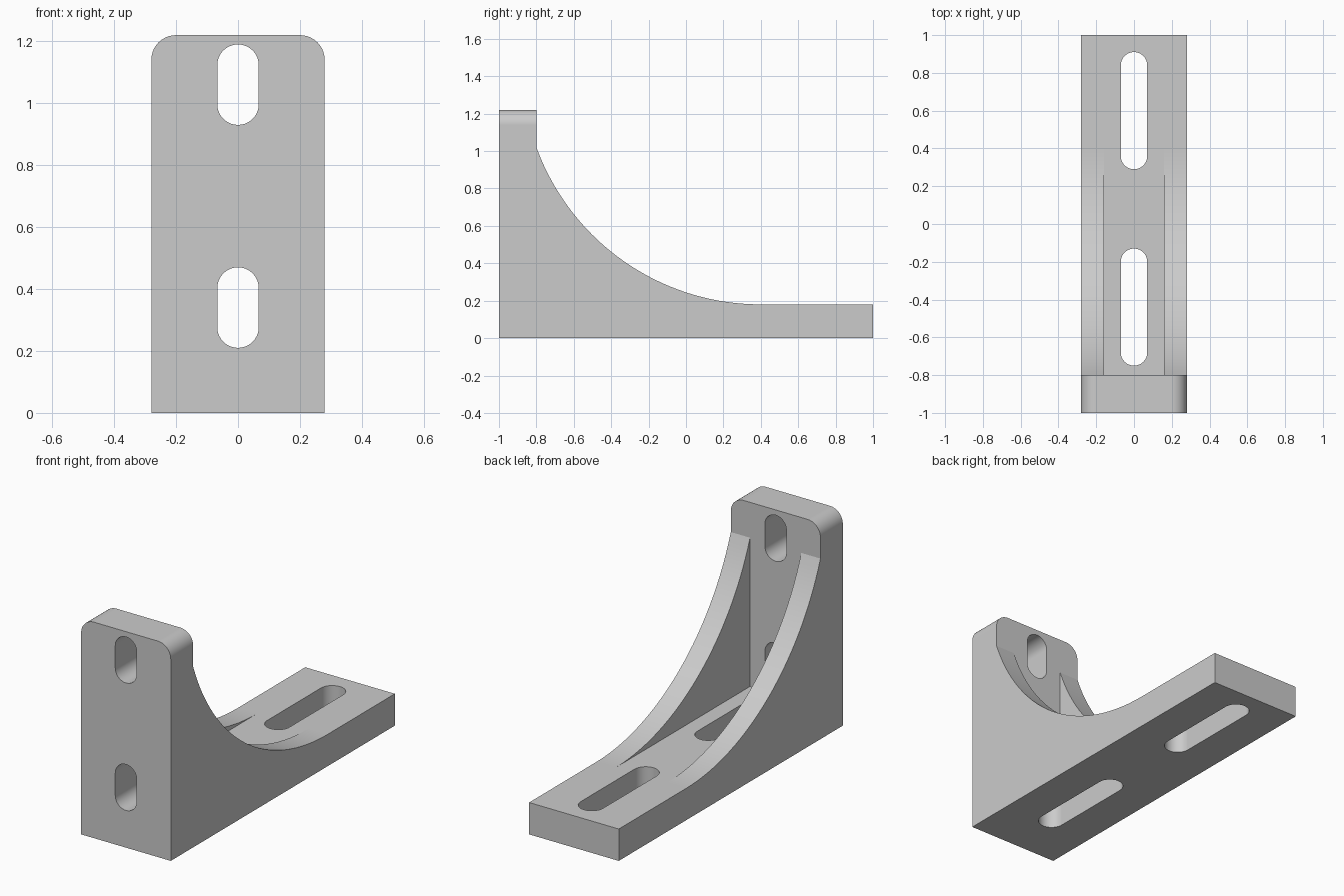
import bpy, bmesh, math

cube = bpy.data.objects.get("Cube")
if cube:
    bpy.data.objects.remove(cube, do_unlink=True)

HALF_W, RIB_IN = 0.28, 0.16        # outer half width, inner face of the ribs
BASE_T, WALL_Y, TOP = 0.18, -0.8, 1.22
ARC_Y, ARC_R, ARC_TOP = 0.4, 1.277, 1.02

grey = bpy.data.materials.new("plain grey")
grey.use_nodes = True
grey.diffuse_color = (0.6, 0.6, 0.6, 1)
grey.node_tree.nodes["Principled BSDF"].inputs["Base Color"].default_value = (0.6, 0.6, 0.6, 1)


def make_object(name, bm):
    bmesh.ops.recalc_face_normals(bm, faces=bm.faces)
    mesh = bpy.data.meshes.new(name)
    bm.to_mesh(mesh)
    bm.free()
    mesh.materials.append(grey)
    obj = bpy.data.objects.new(name, mesh)
    bpy.context.collection.objects.link(obj)
    return obj


def face(bm, points):
    return bm.faces.new([bm.verts.new(p) for p in points])


def strip(bm, outline, x0, x1):
    """Walls of a (y, z) outline swept between two x stations."""
    for a, b in zip(outline, outline[1:] + outline[:1]):
        face(bm, [(x0, *a), (x1, *a), (x1, *b), (x0, *b)])


# Side outlines: curved rib, and the plain L between the ribs
sweep = math.acos((ARC_R + BASE_T - ARC_TOP) / ARC_R)
steps = 28
arc = [(ARC_Y - ARC_R * math.sin(sweep * i / steps),
        BASE_T + ARC_R * (1 - math.cos(sweep * i / steps))) for i in range(steps)]
arc.append((WALL_Y, ARC_TOP))
back = [(1, 0), (1, BASE_T)]
front = [(WALL_Y, TOP), (-1, TOP), (-1, 0)]
corner = (WALL_Y, BASE_T)
rib_outline = back + arc + front
core_outline = back + [arc[0], corner, arc[-1]] + front

# Bracket body: two ribs with an open channel between them
bm = bmesh.new()
strip(bm, core_outline, -RIB_IN, RIB_IN)
for s in (-1, 1):
    strip(bm, rib_outline, s * RIB_IN, s * HALF_W)
    face(bm, [(s * HALF_W, *p) for p in rib_outline])
    face(bm, [(s * RIB_IN, *p) for p in arc + [corner]])
bmesh.ops.remove_doubles(bm, verts=bm.verts, dist=1e-5)
bmesh.ops.recalc_face_normals(bm, faces=bm.faces)
bmesh.ops.dissolve_limit(bm, angle_limit=math.radians(0.4), verts=bm.verts, edges=bm.edges)

# Rounded upper corners of the upright plate
corners = [e for e in bm.edges
           if all(abs(v.co.z - TOP) < 1e-4 and abs(abs(v.co.x) - HALF_W) < 1e-4 for v in e.verts)
           and abs(e.verts[0].co.x - e.verts[1].co.x) < 1e-4]
bmesh.ops.bevel(bm, geom=corners, offset=0.08, segments=10, profile=0.5, affect='EDGES')
bracket = make_object("bracket", bm)


def cut_slot(name, lo, hi, r, upright):
    """Round-ended slot through the upright plate or the base."""
    bm = bmesh.new()
    n = 20
    ring = []
    for end, start in ((hi - r, 0), (lo + r, math.pi)):
        for i in range(n + 1):
            a = start + math.pi * i / n
            ring.append((r * math.cos(a), end + r * math.sin(a)))
    d0, d1 = (-1.1, WALL_Y + 0.05) if upright else (-0.1, BASE_T + 0.05)

    def place(p, d):
        return (p[0], d, p[1]) if upright else (p[0], p[1], d)

    face(bm, [place(p, d0) for p in ring])
    face(bm, [place(p, d1) for p in ring])
    for a, b in zip(ring, ring[1:] + ring[:1]):
        face(bm, [place(a, d0), place(b, d0), place(b, d1), place(a, d1)])
    bmesh.ops.remove_doubles(bm, verts=bm.verts, dist=1e-5)
    cutter = make_object(name, bm)
    cutter.hide_render = True
    mod = bracket.modifiers.new(name, 'BOOLEAN')
    mod.operation, mod.solver, mod.object = 'DIFFERENCE', 'EXACT', cutter
    bpy.ops.object.modifier_apply(modifier=mod.name)
    bpy.data.objects.remove(cutter, do_unlink=True)


bpy.ops.object.select_all(action='DESELECT')
bracket.select_set(True)
bpy.context.view_layer.objects.active = bracket

# Mounting slots
cut_slot("upper_plate_slot", 0.93, 1.19, 0.067, True)
cut_slot("lower_plate_slot", 0.21, 0.47, 0.067, True)
cut_slot("rear_base_slot", 0.29, 0.91, 0.07, False)
cut_slot("front_base_slot", -0.75, -0.13, 0.07, False)

# Smooth curves, crisp edges, flat faces kept flat
bpy.ops.object.shade_smooth_by_angle(angle=math.radians(15))
weighted = bracket.modifiers.new("flat_faces", 'WEIGHTED_NORMAL')
weighted.keep_sharp = True
